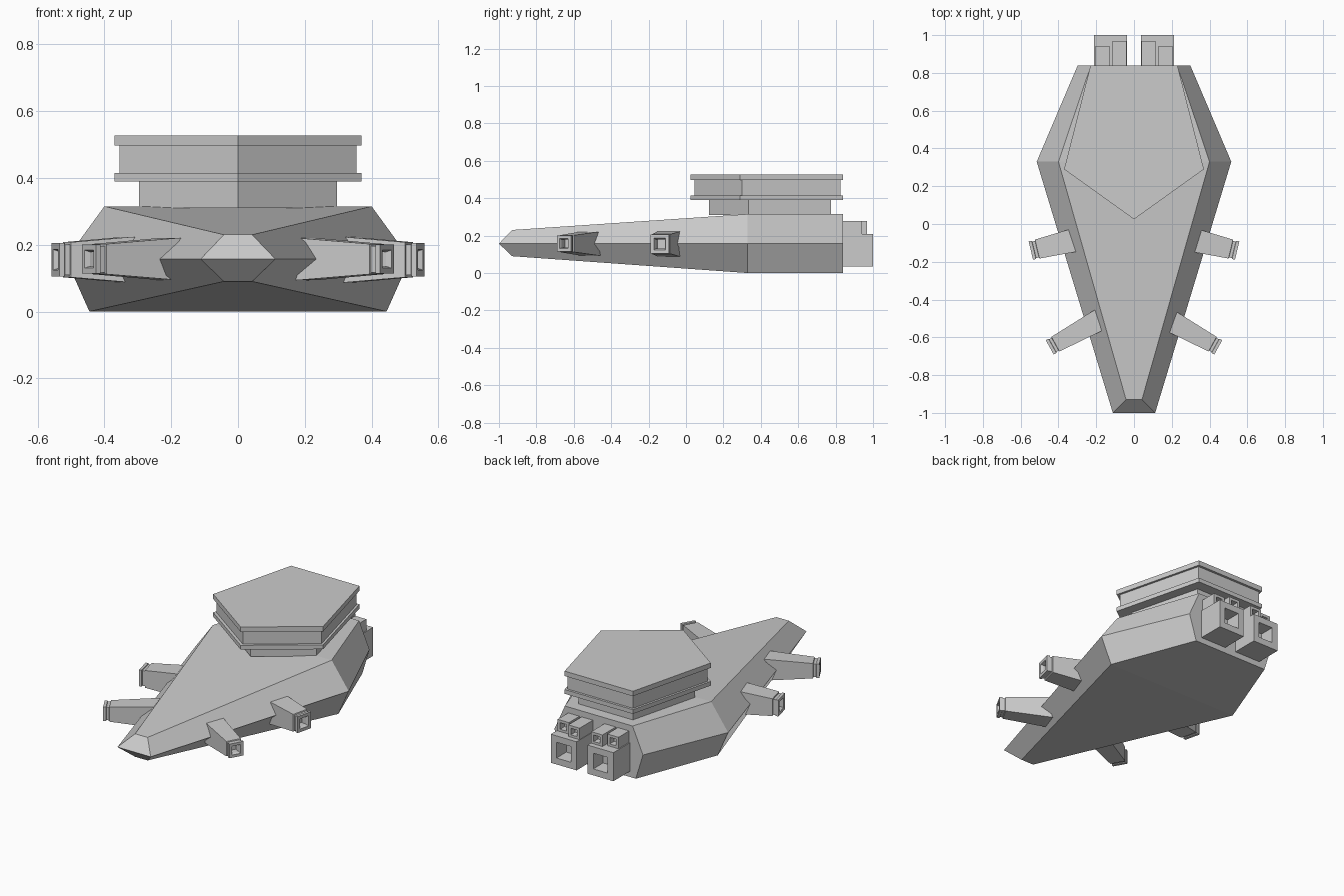
import bpy, bmesh
from math import radians
from mathutils import Vector, Matrix

if "Cube" in bpy.data.objects:
    bpy.data.objects.remove(bpy.data.objects["Cube"])


def loft(name, rings, caps=None, mirror=False):
    """Skin a series of equal-sized rings; caps lists index tuples for both ends."""
    bm = bmesh.new()
    vr = [[bm.verts.new(p) for p in r] for r in rings]
    n = len(rings[0])
    for a, b in zip(vr, vr[1:]):
        for i in range(n):
            j = (i + 1) % n
            bm.faces.new((a[i], a[j], b[j], b[i]))
    for ring in (vr[0], vr[-1]):
        for c in caps or [range(n)]:
            bm.faces.new([ring[i] for i in c])
    bmesh.ops.recalc_face_normals(bm, faces=bm.faces)
    me = bpy.data.meshes.new(name)
    bm.to_mesh(me)
    bm.free()
    ob = bpy.data.objects.new(name, me)
    bpy.context.collection.objects.link(ob)
    if mirror:
        ob.modifiers.new("Mirror", 'MIRROR').use_mirror_merge = False
    return ob


def barrel(name, origin, angle, stations):
    """Square tube along a direction; stations are (distance, half width, half height)."""
    m = Matrix.Translation(origin) @ Matrix.Rotation(angle, 4, 'Z')
    rings = [[m @ Vector((d, s * w, t * h)) for s, t in ((1, 1), (-1, 1), (-1, -1), (1, -1))]
             for d, w, h in stations]
    return loft(name, rings, mirror=True)


# Hull: six-sided sections at nose, widest point and stern
def section(ym, yt, mid, top, bot, zt, zb):
    return [(mid, ym, 0.157), (top, yt, zt), (-top, yt, zt),
            (-mid, ym, 0.157), (-bot, yt, zb), (bot, yt, zb)]


loft("hull", [section(-1.0, -0.93, 0.112, 0.042, 0.042, 0.23, 0.09),
              section(0.33, 0.33, 0.515, 0.40, 0.445, 0.315, 0.0),
              section(0.84, 0.84, 0.298, 0.228, 0.25, 0.315, 0.0)],
     caps=[(0, 1, 2, 3), (0, 3, 4, 5)])


# Five-sided tower built from stacked slabs
def pentagon(scale, z):
    pts = [(0, 0.025), (0.37, 0.29), (0.23, 0.84), (-0.23, 0.84), (-0.37, 0.29)]
    return [(x * scale, 0.51 + (y - 0.51) * scale, z) for x, y in pts]


levels = [(0.80, 0.31), (0.80, 0.389), (1, 0.389), (1, 0.415),
          (0.957, 0.415), (0.957, 0.497), (1, 0.497), (1, 0.527)]
loft("command_tower", [pentagon(s, z) for s, z in levels])

# Side cannons: tapered arm, groove, rim and recessed muzzle
for name, origin, angle, length, base, tip in (
        ("front_cannon", (0.21, -0.522, 0.157), -29, 0.27, 0.061, 0.043),
        ("rear_cannon", (0.335, -0.09, 0.155), -13.5, 0.217, 0.066, 0.05)):
    barrel(name, origin, radians(angle), [
        (-0.06, base * 0.95, base * 1.05),
        (0.0, base * 0.93, base * 1.03),
        (length - 0.035, tip * 1.03, tip * 1.05),
        (length - 0.033, tip * 0.9, tip * 0.92),
        (length - 0.018, tip * 0.9, tip * 0.92),
        (length - 0.016, tip, tip),
        (length, tip, tip),
        (length, tip * 0.62, tip * 0.62),
        (length - 0.015, tip * 0.5, tip * 0.5),
        (length - 0.05, tip * 0.5, tip * 0.5)])


# Engines: one large square nozzle with two small ones on top, per side
def nozzle(name, x, z, end, w, h):
    barrel(name, (x, 0, z), radians(90), [
        (0.82, w, h), (end, w, h), (end, w * 0.55, h * 0.55),
        (end - w, w * 0.5, h * 0.5)])


nozzle("main_engine", 0.124, 0.122, 1.0, 0.087, 0.087)
nozzle("inner_small_engine", 0.077, 0.243, 0.968, 0.038, 0.036)
nozzle("outer_small_engine", 0.167, 0.243, 0.942, 0.038, 0.036)
